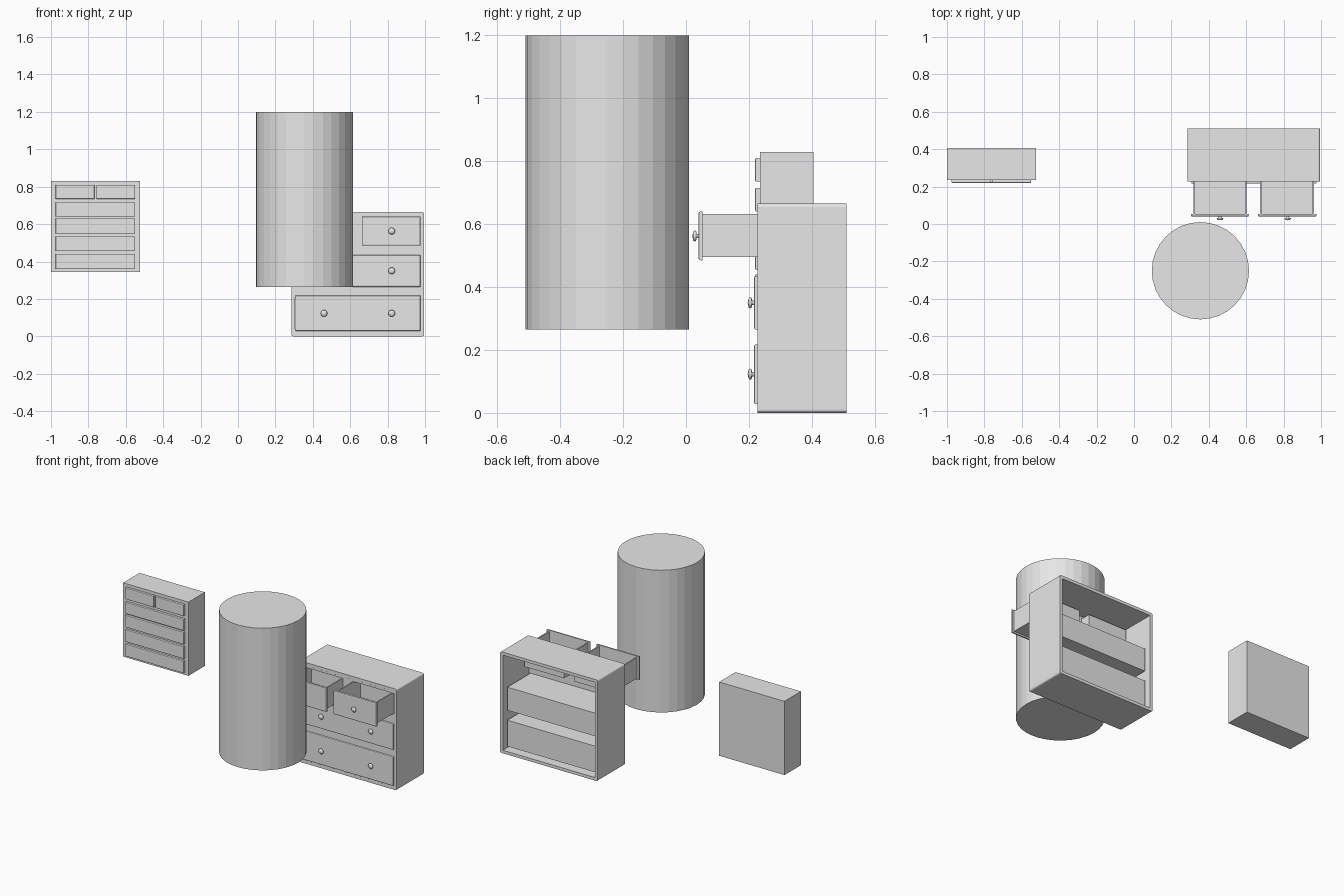
import bpy, bmesh, math
from mathutils import Matrix, Vector

if "Cube" in bpy.data.objects:
    bpy.data.objects.remove(bpy.data.objects["Cube"], do_unlink=True)

grey = bpy.data.materials.new("plain light grey")
grey.use_nodes = True
grey.diffuse_color = (0.8, 0.8, 0.8, 1)
grey.node_tree.nodes["Principled BSDF"].inputs["Base Color"].default_value = (0.8, 0.8, 0.8, 1)


def finish(name, bm):
    mesh = bpy.data.meshes.new(name)
    bmesh.ops.recalc_face_normals(bm, faces=bm.faces)
    bm.to_mesh(mesh)
    bm.free()
    mesh.materials.append(grey)
    ob = bpy.data.objects.new(name, mesh)
    bpy.context.collection.objects.link(ob)
    return ob


def add_box(bm, x, y, z):
    size = Vector((x[1] - x[0], y[1] - y[0], z[1] - z[0]))
    mid = Vector((x[0] + x[1], y[0] + y[1], z[0] + z[1])) / 2
    mat = Matrix.Translation(mid) @ Matrix.Diagonal(size.to_4d())
    return bmesh.ops.create_cube(bm, size=1, matrix=mat)["verts"]


def boxes(name, *parts):
    bm = bmesh.new()
    for part in parts:
        add_box(bm, *part)
    return finish(name, bm)


def panel(name, x, y, z, bevel):
    """Plate with its front rim bevelled."""
    bm = bmesh.new()
    add_box(bm, x, y, z)
    rim = [e for e in bm.edges if all(v.co.y < y[0] + 1e-4 for v in e.verts)]
    bmesh.ops.bevel(bm, geom=rim, offset=bevel, segments=2, profile=0.5, affect="EDGES")
    return finish(name, bm)


def knob(name, x, y, z):
    """Mushroom knob turned around the y axis, pointing forward."""
    profile = [(0.007, 0.002), (0.007, -0.006), (0.016, -0.008),
               (0.018, -0.012), (0.014, -0.017), (0, -0.02)]
    bm = bmesh.new()
    verts = [bm.verts.new((x + r, y + d, z)) for r, d in profile]
    edges = [bm.edges.new(pair) for pair in zip(verts, verts[1:])]
    bmesh.ops.spin(bm, geom=verts + edges, cent=(x, y, z), axis=(0, 1, 0),
                   angle=math.tau, steps=16)
    bmesh.ops.remove_doubles(bm, verts=bm.verts, dist=1e-5)
    ob = finish(name, bm)
    for face in ob.data.polygons:
        face.use_smooth = True


# Standing cylinder
bm = bmesh.new()
bmesh.ops.create_cone(bm, cap_ends=True, segments=32, radius1=0.26, radius2=0.26,
                      depth=0.935, matrix=Matrix.Translation((0.355, -0.25, 0.7325)))
finish("cylinder", bm)

# Small chest with plain drawer fronts
boxes("small_chest_body", ((-1, -0.525), (0.235, 0.405), (0.345, 0.83)))
left, right = -0.975, -0.55
rows = [(0.735, 0.81), (0.64, 0.715), (0.55, 0.63), (0.455, 0.535), (0.36, 0.44)]
for i, z in enumerate(rows):
    spans = [(left, -0.768), (-0.757, right)] if i == 0 else [(left, right)]
    for x in spans:
        panel("small_chest_drawer", x, (0.22, 0.236), z, 0.003)

# Dresser carcass: rounded shell open at front and back
X0, X1, FRONT, BACK, TOP, WALL = 0.285, 0.995, 0.228, 0.51, 0.665, 0.02
bm = bmesh.new()
add_box(bm, (X0, X1), (FRONT, BACK), (0, TOP))
long_edges = [e for e in bm.edges if abs(e.verts[0].co.y - e.verts[1].co.y) > 0.1]
bmesh.ops.bevel(bm, geom=long_edges, offset=0.011, segments=3, profile=0.5, affect="EDGES")
ends = [f for f in bm.faces if abs(f.normal.y) > 0.9]
bmesh.ops.delete(bm, geom=ends, context="FACES")
shell = finish("dresser_carcass", bm)
solid = shell.modifiers.new("walls", "SOLIDIFY")
solid.thickness = WALL
solid.offset = -1

# Rails and stile between the drawers
inner = (X0 + WALL, X1 - WALL)
deep = (FRONT, FRONT + 0.012)
boxes("dresser_front_frame",
      (inner, deep, (WALL, 0.04)), (inner, deep, (0.205, 0.275)),
      (inner, deep, (0.425, 0.493)), (inner, deep, (0.632, TOP - WALL)),
      ((0.603, 0.673), deep, (0.493, 0.632)))


# Dresser drawers; the top two are pulled out and hollow
def drawer(name, x, z, pull, knobs, hollow):
    y = 0.216 - pull
    panel(name + "_front", x, (y, y + 0.013), z, 0.006)
    bx, bz = (x[0] + 0.013, x[1] - 0.013), (z[0] + 0.01, z[1] - 0.008)
    by = (y + 0.012, y + 0.265)
    t = 0.008
    if hollow:
        boxes(name + "_box",
              ((bx[0], bx[0] + t), by, bz), ((bx[1] - t, bx[1]), by, bz),
              ((bx[0] + t, bx[1] - t), (by[1] - t, by[1]), bz),
              ((bx[0] + t, bx[1] - t), (by[0], by[1] - t), (bz[0], bz[0] + t)))
    else:
        boxes(name + "_box", (bx, by, bz))
    for kx in knobs:
        knob(name + "_knob", kx, y, (z[0] + z[1]) / 2)


full = (0.307, 0.976)
K0, K1 = 0.46, 0.822
drawer("bottom_drawer", full, (0.028, 0.218), 0, (K0, K1), False)
drawer("middle_drawer", full, (0.265, 0.435), 0, (K0, K1), False)
drawer("top_right_drawer", (0.305, 0.614), (0.485, 0.64), 0.176, (K0,), True)
drawer("top_left_drawer", (0.662, 0.976), (0.485, 0.64), 0.176, (K1,), True)
